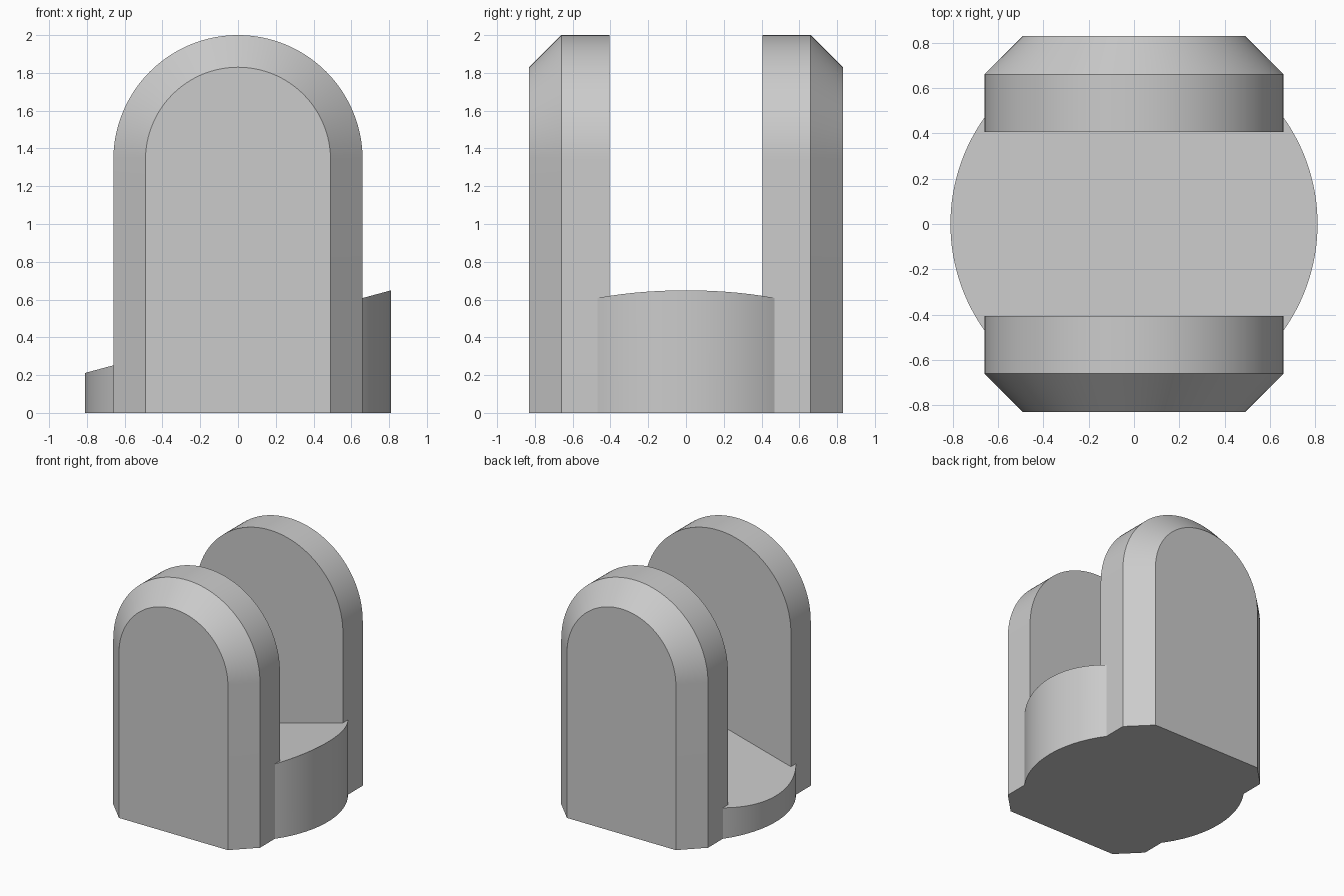
import bpy
import bmesh
from math import sin, cos, pi, asin, radians

cube = bpy.data.objects.get("Cube")
if cube:
    bpy.data.objects.remove(cube, do_unlink=True)

WALL_R, ARCH_Z = 0.66, 1.34           # arch radius and springing height
INNER_Y, BEVEL_Y, OUTER_Y = 0.405, 0.66, 0.83
DRUM_R = 0.81
BEVEL = OUTER_Y - BEVEL_Y

grey = bpy.data.materials.new("light grey")
grey.use_nodes = True
colour = (0.6, 0.6, 0.6, 1)
grey.diffuse_color = colour
grey.node_tree.nodes["Principled BSDF"].inputs["Base Color"].default_value = colour


def loft(name, rings):
    """Skin a stack of matching closed rings and cap both ends."""
    bm = bmesh.new()
    loops = [[bm.verts.new(p) for p in ring] for ring in rings]
    n = len(loops[0])
    for a, b in zip(loops, loops[1:]):
        for i in range(n):
            j = (i + 1) % n
            bm.faces.new((a[i], a[j], b[j], b[i]))
    bm.faces.new(loops[0][::-1])
    bm.faces.new(loops[-1])
    bmesh.ops.recalc_face_normals(bm, faces=bm.faces)
    mesh = bpy.data.meshes.new(name)
    bm.to_mesh(mesh)
    bm.free()
    mesh.materials.append(grey)
    obj = bpy.data.objects.new(name, mesh)
    bpy.context.collection.objects.link(obj)
    bpy.ops.object.select_all(action='DESELECT')
    obj.select_set(True)
    bpy.context.view_layer.objects.active = obj
    bpy.ops.object.shade_smooth_by_angle(angle=radians(25))
    return obj


def arch(r, y, steps=64):
    """Round-topped outline standing on the ground."""
    curve = [(r * cos(pi * i / steps), y, ARCH_Z + r * sin(pi * i / steps))
             for i in range(steps + 1)]
    return [(r, y, 0)] + curve + [(-r, y, 0)]


# Two arched walls, bevelled on their outer faces
for name, side in (("front_wall", -1), ("back_wall", 1)):
    loft(name, [arch(WALL_R, side * INNER_Y),
                arch(WALL_R, side * BEVEL_Y),
                arch(WALL_R - BEVEL, side * OUTER_Y)])

# Drum floor fitted between the walls, with a sloping top
half = asin((DRUM_R ** 2 - WALL_R ** 2) ** 0.5 / DRUM_R)
steps = 32
angles = [half * (2 * i / steps - 1) for i in range(steps + 1)]
end = [(DRUM_R * cos(a), DRUM_R * sin(a)) for a in angles]
side = [(WALL_R, -INNER_Y)] + end + [(WALL_R, INNER_Y)]
# step the outline round the wall corners
outline = end + [(WALL_R, INNER_Y)]
outline += [(-x, -y) for x, y in [(WALL_R, -INNER_Y)] + end + [(WALL_R, INNER_Y)]]
outline += [(WALL_R, -INNER_Y)]
loft("sloped_floor", [[(x, y, 0) for x, y in outline],
                      [(x, y, 0.43 + 0.27 * x) for x, y in outline]])
